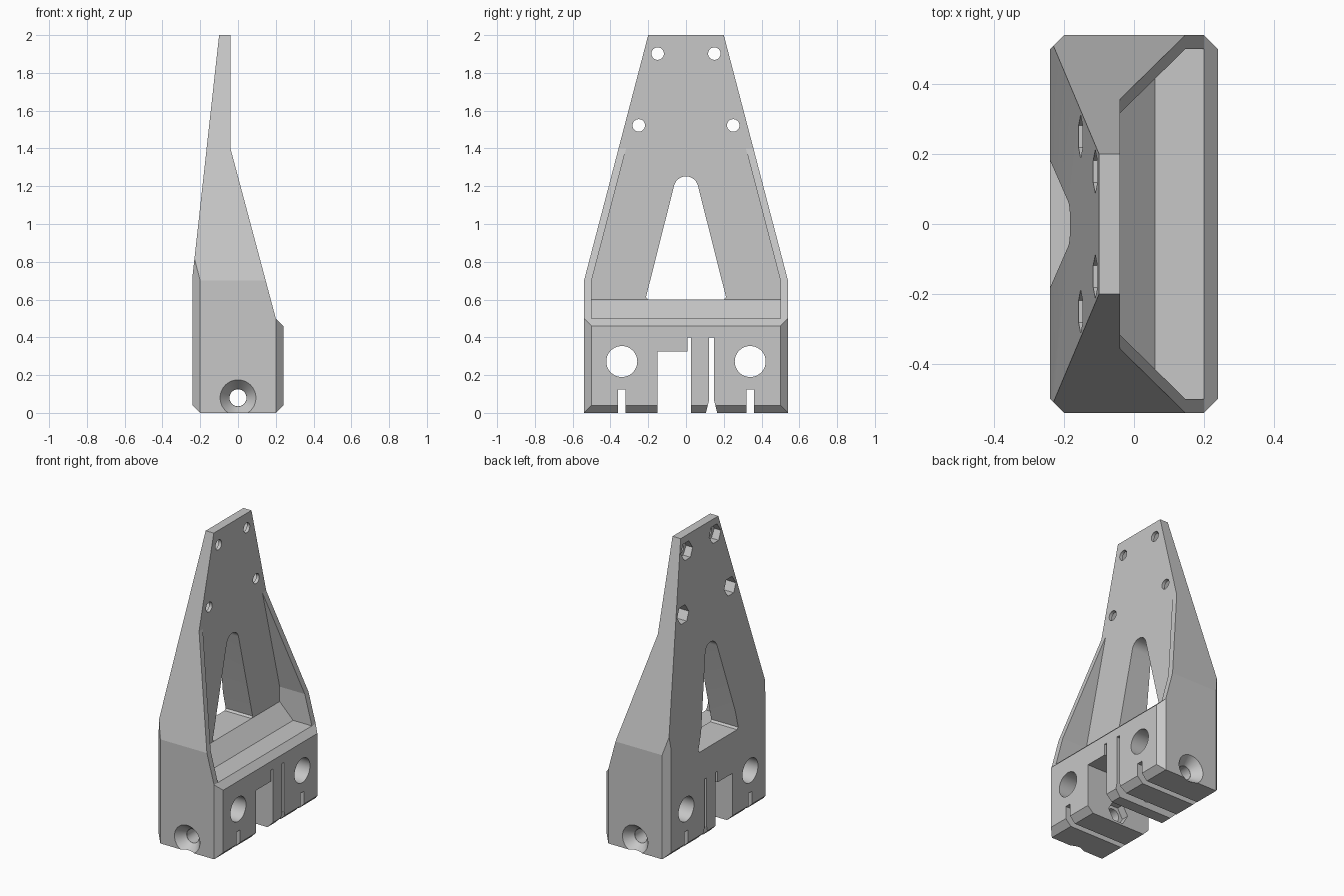
import bpy
import bmesh
from math import cos, sin, pi, radians

if "Cube" in bpy.data.objects:
    bpy.data.objects.remove(bpy.data.objects["Cube"])

grey = bpy.data.materials.new("plain grey")
grey.use_nodes = True
grey.diffuse_color = (0.57, 0.57, 0.57, 1)
grey.node_tree.nodes["Principled BSDF"].inputs["Base Color"].default_value = (0.57, 0.57, 0.57, 1)


def prism(name, points, axis, lo, hi, end_points=None):
    """Extrude a 2D outline along an axis; end_points lets the far end differ."""
    def place(p, d):
        a, b = p
        return {"x": (d, a, b), "y": (a, d, b), "z": (a, b, d)}[axis]
    bm = bmesh.new()
    near = [bm.verts.new(place(p, lo)) for p in points]
    far = [bm.verts.new(place(p, hi)) for p in (end_points or points)]
    bm.faces.new(near)
    bm.faces.new(far)
    n = len(points)
    for i in range(n):
        j = (i + 1) % n
        bm.faces.new((near[i], near[j], far[j], far[i]))
    bmesh.ops.recalc_face_normals(bm, faces=bm.faces)
    mesh = bpy.data.meshes.new(name)
    bm.to_mesh(mesh)
    bm.free()
    ob = bpy.data.objects.new(name, mesh)
    bpy.context.collection.objects.link(ob)
    return ob


def ring(a, b, r, n=48):
    return [(a + r * cos(2 * pi * i / n), b + r * sin(2 * pi * i / n)) for i in range(n)]


def box(a0, a1, b0, b1):
    return [(a0, b0), (a1, b0), (a1, b1), (a0, b1)]


def mirrored(half):
    """Close a half outline (positive first coordinate) across zero."""
    return half + [(-a, b) for a, b in reversed(half)]


def combine(target, cutter, operation="DIFFERENCE"):
    mod = target.modifiers.new("cut", "BOOLEAN")
    mod.operation = operation
    mod.solver = "EXACT"
    mod.object = cutter
    bpy.context.view_layer.update()
    deps = bpy.context.evaluated_depsgraph_get()
    mesh = bpy.data.meshes.new_from_object(target.evaluated_get(deps))
    target.modifiers.clear()
    target.data = mesh
    bpy.data.objects.remove(cutter)


# Body: side profile, tapered outline and chamfered plan intersected
profile = [(-0.2, 0), (-0.24, 0.04), (-0.24, 0.73), (-0.1, 2), (-0.04, 2), (-0.04, 1.4),
           (0.2, 0.5), (0.24, 0.46), (0.24, 0.04), (0.2, 0)]
body = prism("bracket_body", profile, "y", -0.7, 0.7)
outline = mirrored([(0.54, -0.1), (0.54, 0.7), (0.174, 2.1)])
combine(body, prism("outline", outline, "x", -0.5, 0.5), "INTERSECT")
plan = mirrored([(0.2, -0.54), (0.24, -0.5), (0.24, 0.5), (0.2, 0.54)])
combine(body, prism("plan", plan, "z", -0.5, 2.5), "INTERSECT")

# Pocket that leaves two side ribs, a level shelf and a sloped fillet below the plate
pocket = prism("pocket", [(-0.04, 1.4), (-0.04, 0.6), (0.06, 0.5), (0.3, 0.5), (0.3, 1.4)],
               "y", -0.7, 0.7)
ribs = mirrored([(0.5, 0.3), (0.5, 0.7), (0.16, 2)])
combine(pocket, prism("rib_gap", ribs, "x", -0.5, 0.5), "INTERSECT")
combine(body, pocket)

# Tapered window with a rounded head
head = [(0.065 * cos(radians(t)), 1.187 + 0.065 * sin(radians(t))) for t in range(14, 90, 8)]
window = mirrored([(0.2, 0.6), (0.212, 0.612)] + head)
combine(body, prism("window", window, "x", -0.5, 0.5))

# Screw holes with hexagonal nut pockets on the rear, rod holes and tie slots
for side in (-1, 1):
    for y, z in ((0.15, 1.902), (0.25, 1.522)):
        combine(body, prism("screw_hole", ring(side * y, z, 0.033), "x", -0.5, 0.5))
        combine(body, prism("nut_pocket", ring(side * y, z, 0.062, 6), "x", -0.5, -0.062))
    y = side * 0.34
    combine(body, prism("rod_hole", ring(y, 0.272, 0.082), "x", -0.5, 0.5))
    combine(body, prism("tie_slot", box(y - 0.02, y + 0.02, -0.1, 0.125), "x", -0.5, 0.5))

# Stepped belt notch and flared clamp slot
notch = [(-0.15, -0.1), (0.027, -0.1), (0.027, 0.4), (0.007, 0.4), (0.007, 0.325), (-0.15, 0.325)]
combine(body, prism("belt_notch", notch, "x", -0.5, 0.5))
clamp = [(0.1, -0.02), (0.17, -0.02), (0.148, 0.07), (0.148, 0.4), (0.123, 0.4), (0.123, 0.07)]
combine(body, prism("clamp_slot", clamp, "x", -0.5, 0.5))

# Cross bolt hole, its countersinks and the captive nut
combine(body, prism("bolt_hole", ring(0, 0.08, 0.045), "y", -0.7, 0.7))
for side in (-1, 1):
    combine(body, prism("countersink", ring(0, 0.08, 0.103), "y", side * 0.55, side * 0.48,
                        ring(0, 0.08, 0.046)))
combine(body, prism("captive_nut", ring(0, 0.08, 0.075, 6), "y", -0.2, -0.1))

# Finish
body.data.materials.clear()
body.data.materials.append(grey)
bpy.ops.object.select_all(action="DESELECT")
body.select_set(True)
bpy.context.view_layer.objects.active = body
bpy.ops.object.shade_smooth_by_angle(angle=radians(12))
